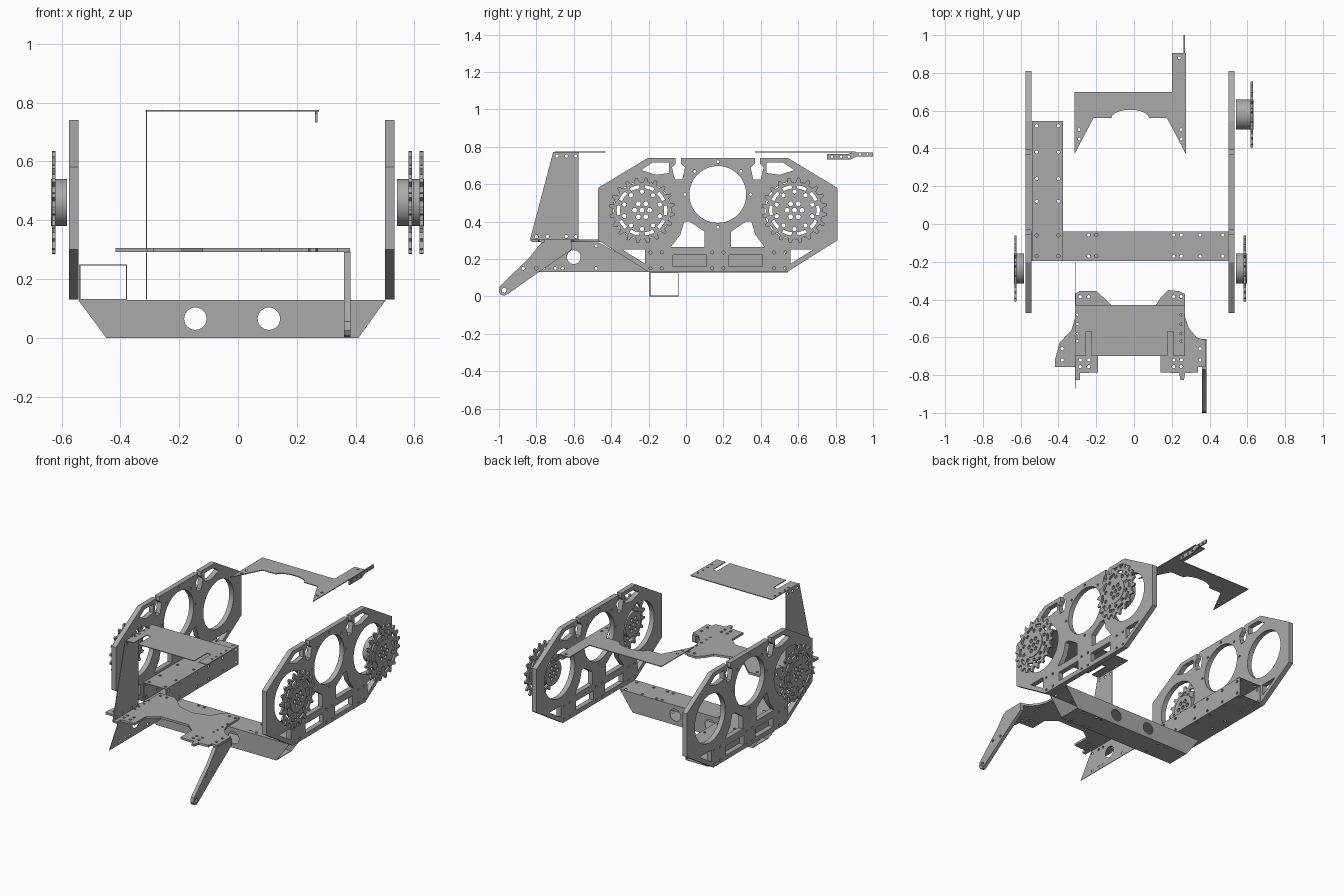
import bpy, bmesh
from math import sin, cos, pi
from mathutils import Matrix, Vector

cube = bpy.data.objects.get("Cube")
if cube:
    bpy.data.objects.remove(cube)

metal = bpy.data.materials.new("bare_metal_grey")
metal.use_nodes = True
GREY = (0.40, 0.40, 0.40, 1)
metal.diffuse_color = GREY
metal.node_tree.nodes["Principled BSDF"].inputs["Base Color"].default_value = GREY

# Frames: sheet coordinates (u, v) go to these axes, thickness goes along the third
FRAMES = {
    "yz": ((0, 1, 0), (0, 0, 1), (1, 0, 0)),
    "xy": ((1, 0, 0), (0, 1, 0), (0, 0, 1)),
    "xz": ((1, 0, 0), (0, 0, 1), (0, -1, 0)),
}
SHEET = 0.004


def circle(u, v, radius, sides=12):
    return [(u + radius * cos(2 * pi * i / sides), v + radius * sin(2 * pi * i / sides))
            for i in range(sides)]


def rect(u0, v0, u1, v1):
    return [(u0, v0), (u1, v0), (u1, v1), (u0, v1)]


def grid(us, vs, radius=0.009):
    return [circle(u, v, radius, 8) for u in us for v in vs]


def flip(loop, middle):
    """Mirror a loop across the line u = middle."""
    return [(2 * middle - u, v) for u, v in reversed(loop)]


def plate(name, frame, low, high, outline, holes=()):
    """Flat sheet between two positions along its normal, with cut-outs."""
    curve = bpy.data.curves.new(name, "CURVE")
    curve.dimensions = "2D"
    curve.fill_mode = "BOTH"
    curve.extrude = (high - low) / 2
    for loop in [outline, *holes]:
        spline = curve.splines.new("POLY")
        spline.points.add(len(loop) - 1)
        for point, (u, v) in zip(spline.points, loop):
            point.co = (u, v, 0, 1)
        spline.use_cyclic_u = True
    temp = bpy.data.objects.new(name + "_profile", curve)
    bpy.context.scene.collection.objects.link(temp)
    graph = bpy.context.evaluated_depsgraph_get()
    mesh = bpy.data.meshes.new_from_object(temp.evaluated_get(graph))
    bpy.data.objects.remove(temp)
    axes = [Vector(a) for a in FRAMES[frame]]
    turn = Matrix(axes).transposed().to_4x4()
    sign = -1 if frame == "xz" else 1
    turn.translation = axes[2] * sign * (low + high) / 2
    bm = bmesh.new()
    bm.from_mesh(mesh)
    bmesh.ops.remove_doubles(bm, verts=bm.verts, dist=1e-5)
    bmesh.ops.transform(bm, matrix=turn, verts=bm.verts)
    bmesh.ops.recalc_face_normals(bm, faces=bm.faces)
    bm.to_mesh(mesh)
    bm.free()
    mesh.name = name
    mesh.materials.clear()
    mesh.materials.append(metal)
    obj = bpy.data.objects.new(name, mesh)
    bpy.context.scene.collection.objects.link(obj)
    return obj


# Side plates: symmetric about MID, with notches, bores and lightening holes
MID, AXLE, BORE = 0.17, 0.46, 0.155
half = [(-.2, .13), (-.47, .3), (-.47, .58), (-.205, .74), (-.055, .74), (-.055, .71),
        (-.075, .69), (-.06, .625), (-.02, .625), (-.005, .69), (-.028, .71), (-.028, .74)]
side_outline = half + flip(half, MID)
pockets = [
    [(-.24, .675), (-.18, .715), (-.09, .715), (-.09, .66), (-.16, .65)],
    [(-.01, .4), (.02, .4), (.1, .345), (.1, .265), (-.08, .265), (-.03, .33)],
    [(-.34, .25), (-.22, .25), (-.22, .175)],
    rect(-.07, .16, .11, .22),
]
pockets += [flip(p, MID) for p in pockets]
small = grid((-.19, -.13, .14, .2, .47, .53), (.15, .235), .008)
small += [circle(MID + .175 * cos(a * pi / 4), .545 + .175 * sin(a * pi / 4), .008, 8)
          for a in (0, 1, 2, 3, 4, 6)]
bores = [circle(y, AXLE, BORE, 48) for y in (-.235, .575)] + [circle(MID, .545, .152, 48)]
for name, x in (("right_side_plate", -.574), ("left_side_plate", .5)):
    plate(name, "yz", x, x + .032, side_outline, pockets + small + bores)


# Sprockets: toothed disc with slots, on a drilled hub
def sprocket(name, y, disc_x, hub_x):
    teeth = 20
    rim = []
    for i in range(teeth):
        for part, radius in ((0, .15), (.3, .153), (.45, .176), (.7, .176), (.85, .153)):
            a = 2 * pi * (i + part) / teeth
            rim.append((y + radius * cos(a), AXLE + radius * sin(a)))
    slots = []
    for i in range(10):
        a = 2 * pi * i / 10
        arc = [(r, a + d * k) for r, k in ((.118, 1), (.136, -1)) for d in (-.2, 0, .2)]
        slots.append([(y + r * cos(t), AXLE + r * sin(t)) for r, t in arc])
        b = a + pi / 10
        slots.append(circle(y + .1 * cos(b), AXLE + .1 * sin(b), .012, 8))
    drill = [circle(y, AXLE, .014, 6)]
    drill += [circle(y + .04 * cos(k * pi / 3), AXLE + .04 * sin(k * pi / 3), .014, 6)
              for k in range(6)]
    plate(name + "_disc", "yz", disc_x - .006, disc_x + .006, rim, slots + drill)
    plate(name + "_hub", "yz", min(hub_x), max(hub_x), circle(y, AXLE, .08, 40), drill)


sprocket("left_front_sprocket", -.235, .586, (.54, .597))
sprocket("left_rear_sprocket", .58, .624, (.54, .633))
sprocket("right_front_sprocket", -.235, -.627, (-.582, -.636))

# Front cross tube: open box section with bevelled ends
F, B, TOP = -.195, -.04, .128
wall = [(-.448, 0), (.41, 0), (.502, TOP), (-.543, TOP)]
windows = [circle(x, .065, .038, 32) for x in (-.145, .105)]
plate("cross_tube_front", "xz", F, F + SHEET, wall, windows)
plate("cross_tube_back", "xz", B - SHEET, B, wall, windows)
bolts = grid((-.47, -.24, -.2, .21, .25, .35, .47), (-.058, -.17))
plate("cross_tube_top", "xy", TOP - SHEET, TOP, rect(-.543, F, .502, B), bolts)
plate("cross_tube_bottom", "xy", 0, SHEET, rect(-.448, F, .41, B),
      grid((-.3, -.24, .21, .25, .35), (-.058, -.17)))

# Long tube beside the right plate
L, R, END, LID = -.54, -.377, .545, .25
bolts = grid((-.515, -.4), (-.17, -.06, .12, .24, .38, .52))
for name, z in (("long_tube_bottom", TOP), ("long_tube_top", LID - SHEET)):
    plate(name, "xy", z, z + SHEET, rect(L, F, R, END), bolts)
bolts = grid((-.17, -.06, .12, .24, .38, .52), (.15, .23))
for name, x in (("long_tube_outer", L), ("long_tube_inner", R - SHEET)):
    plate(name, "yz", x, x + SHEET, rect(F, TOP, END, LID), bolts)

# Front deck: two pads joined by a curved neck
deck = [(-.31, -.37), (-.29, -.355), (-.2, -.355), (-.155, -.395), (-.11, -.44), (0, -.47),
        (.11, -.44), (.14, -.39), (.18, -.35), (.24, -.355), (.27, -.37), (.27, -.49),
        (.29, -.55), (.33, -.6), (.38, -.615), (.38, -.757), (.34, -.757), (.34, -.785),
        (.27, -.79), (.265, -.825), (.245, -.825), (.24, -.79), (.14, -.785), (.14, -.67),
        (.08, -.62), (-.12, -.62), (-.19, -.67), (-.19, -.785), (-.285, -.79),
        (-.285, -.825), (-.31, -.825), (-.31, -.757), (-.417, -.757), (-.417, -.715),
        (-.395, -.63), (-.33, -.56), (-.31, -.49)]
bolts = grid((-.285, -.24, .21, .25), (-.385, -.72, -.755)) + grid((-.38, .35), (-.66, -.72))
bolts += grid((-.3, .26), (-.48, -.53, -.58, -.62), .007)
plate("front_deck", "xy", .291, .305, deck, bolts)

# Top shelf with open slots, carried by the tall upright
shelf = [(-.313, -.7), (-.255, -.7), (-.255, -.57), (-.225, -.57), (-.225, -.7),
         (.178, -.7), (.178, -.57), (.208, -.57), (.208, -.7), (.27, -.7),
         (.27, -.43), (-.313, -.43)]
plate("top_shelf", "xy", .77, .775, shelf, grid((-.3, .25), (-.48, -.53, -.58, -.62), .007))
X = -.313
plate("upright_panel", "yz", X, X + SHEET,
      [(-.835, .3), (-.575, .3), (-.575, .773), (-.71, .773)],
      grid((-.8, -.74, -.64, -.59), (.32,)) + grid((-.69, -.64, -.59), (.75,)))
plate("lower_side_panel", "yz", X, X + SHEET,
      [(-.87, .13), (-.2, .13), (-.2, .145), (-.47, .29), (-.77, .29)],
      [circle(-.6, .21, .037, 32)] + grid((-.76, -.7, -.66, -.48), (.15, .27), .008))

# Front arm hanging from the deck
plate("front_arm", "yz", .36, .383,
      [(-1, .025), (-.99, .008), (-.97, .003), (-.945, .018), (-.78, .135), (-.61, .25),
       (-.61, .292), (-.77, .292), (-.835, .21), (-.995, .055)],
      [circle(-.972, .032, .013)] + grid((-.87, -.8), (.15,)))

# Rear shelf with arched cut-out and its side strip
arch = [(-.02 + .1 * cos(pi * k / 10), .56 + .045 * sin(pi * k / 10)) for k in range(11)]
plate("rear_shelf", "xy", .77, .775,
      [(-.315, .7), (-.315, .37), (-.215, .56), *reversed(arch), (.175, .56), (.275, .37),
       (.275, .905), (.2, .905), (.2, .7)],
      grid((-.29, .25), (.45, .5), .008) + grid((.24,), (.88,), .008))
plate("rear_strip", "yz", .262, .27,
      [(.755, .732), (.88, .732), (.91, .748), (1, .748), (1, .77), (.89, .77), (.87, .762),
       (.755, .762)],
      grid((.78, .83, .87), (.747,), .007) + grid((.93, .97), (.759,), .007))

# Smooth the round edges and keep the sheet corners crisp
for obj in bpy.context.scene.objects:
    obj.select_set(obj.type == "MESH")
    if obj.type == "MESH":
        bpy.context.view_layer.objects.active = obj
bpy.ops.object.shade_smooth_by_angle(angle=pi / 6)
